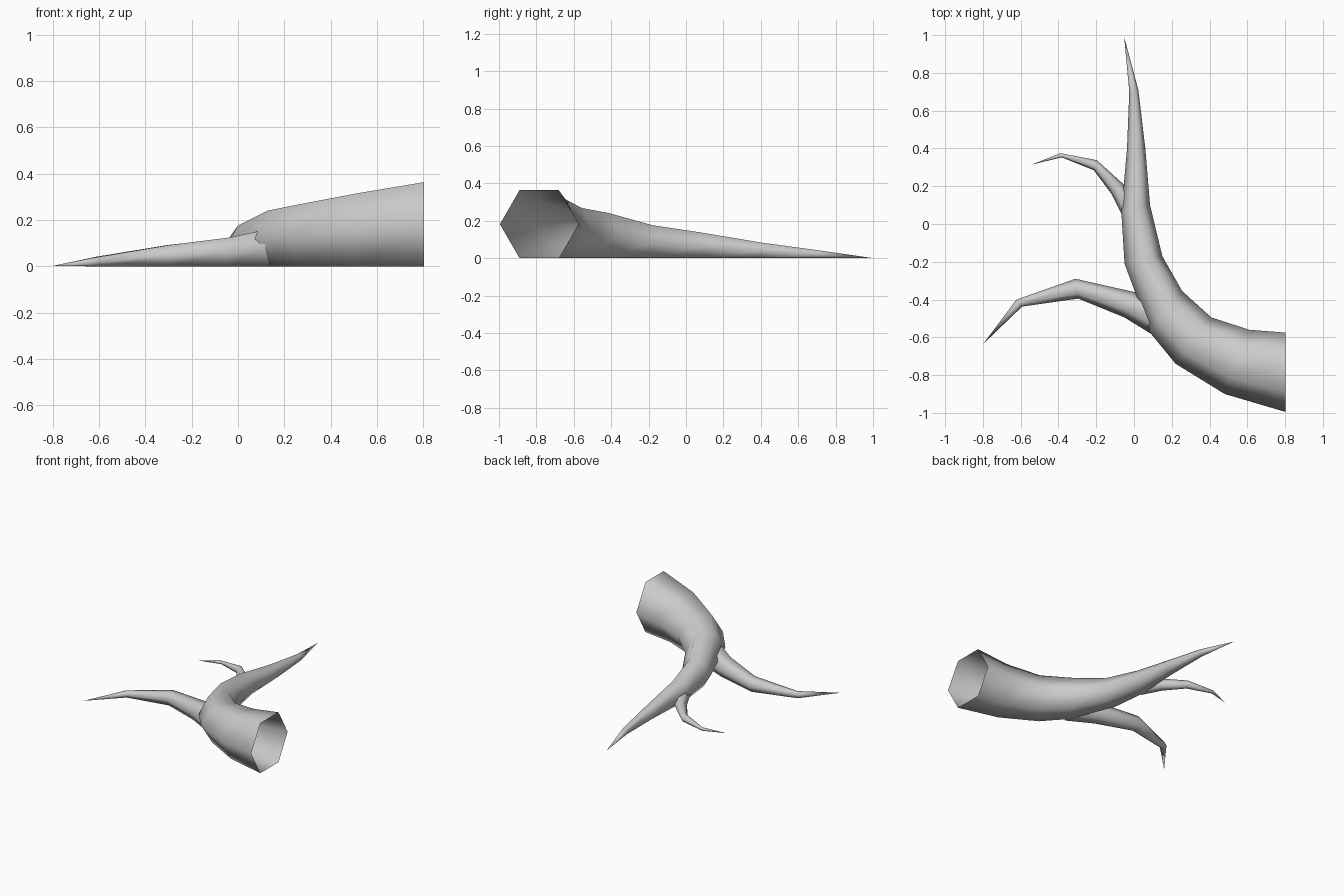
import bpy, bmesh, math
from mathutils import Vector

if "Cube" in bpy.data.objects:
    bpy.data.objects.remove(bpy.data.objects["Cube"])


def root_tube(name, pairs, tip):
    """Hexagonal tapering tube lying on the ground, open at its thick end.
    pairs: left/right plan outline points for each ring."""
    bm = bmesh.new()
    rings = []
    for lx, ly, rx, ry in pairs:
        left, right = Vector((lx, ly, 0)), Vector((rx, ry, 0))
        mid, half = (left + right) / 2, (right - left) / 2
        r = half.length
        ring = []
        for i in range(6):
            a = math.radians(60 * i)
            p = mid + half * math.cos(a)
            p.z = r * (math.sin(a) + math.sin(math.pi / 3))
            ring.append(bm.verts.new(p))
        rings.append(ring)
    end = bm.verts.new((tip[0], tip[1], 0.002))
    for a, b in zip(rings, rings[1:]):
        for i in range(6):
            j = (i + 1) % 6
            bm.faces.new((a[i], a[j], b[j], b[i]))
    for i in range(6):
        bm.faces.new((rings[-1][i], rings[-1][(i + 1) % 6], end))
    bmesh.ops.recalc_face_normals(bm, faces=bm.faces)
    # make sure the open tube faces outwards
    f = max(bm.faces, key=lambda f: f.calc_center_median().z)
    if f.normal.z < 0:
        bmesh.ops.reverse_faces(bm, faces=bm.faces)
    for f in bm.faces:
        f.smooth = True
    mesh = bpy.data.meshes.new(name)
    bm.to_mesh(mesh)
    bm.free()
    obj = bpy.data.objects.new(name, mesh)
    bpy.context.collection.objects.link(obj)
    return obj


# thick main root, curving from the right edge to the back
root_tube("main_root", [
    (0.803, -0.995, 0.803, -0.575),
    (0.48, -0.90, 0.61, -0.56),
    (0.22, -0.74, 0.41, -0.495),
    (0.085, -0.575, 0.255, -0.355),
    (-0.05, -0.21, 0.15, -0.17),
    (-0.067, 0.06, 0.085, 0.10),
    (-0.037, 0.40, 0.06, 0.40),
    (-0.025, 0.70, 0.023, 0.71),
], (-0.052, 0.99))

# large side root at the front left
root_tube("large_side_root", [
    (0.12, -0.60, 0.20, -0.43),
    (-0.05, -0.495, 0.0, -0.36),
    (-0.295, -0.395, -0.31, -0.29),
    (-0.592, -0.437, -0.622, -0.40),
], (-0.80, -0.637))

# small side root at the back left
root_tube("small_side_root", [
    (-0.05, 0.02, 0.03, 0.07),
    (-0.12, 0.16, -0.055, 0.21),
    (-0.213, 0.285, -0.197, 0.338),
    (-0.383, 0.353, -0.39, 0.375),
], (-0.545, 0.313))
